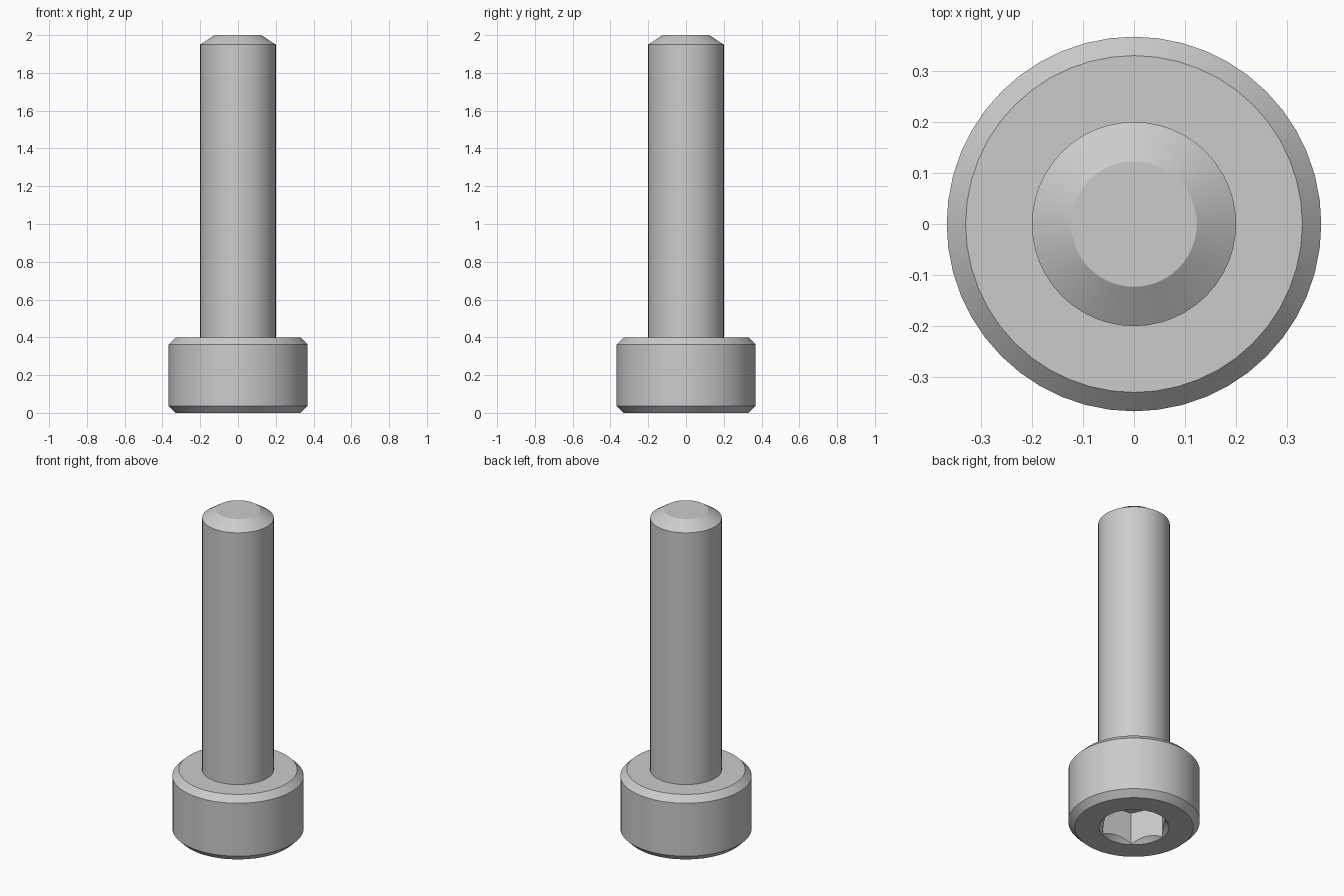
import bpy
import bmesh
from math import radians, sin, cos, tau

SEGMENTS = 48

cube = bpy.data.objects.get("Cube")
if cube:
    bpy.data.objects.remove(cube, do_unlink=True)

# Plain grey metal
steel = bpy.data.materials.new("grey steel")
steel.use_nodes = True
grey = (0.6, 0.6, 0.6, 1)
steel.diffuse_color = grey
steel.node_tree.nodes["Principled BSDF"].inputs["Base Color"].default_value = grey


def lathe(name, profile, sides=SEGMENTS, turn=0.0):
    """Closed solid turned about z from (radius, height) pairs, bottom to top."""
    bm = bmesh.new()
    rings = [[bm.verts.new((r * cos(turn + tau * i / sides),
                            r * sin(turn + tau * i / sides), z))
              for i in range(sides)] for r, z in profile]
    for low, high in zip(rings, rings[1:]):
        for i in range(sides):
            j = (i + 1) % sides
            bm.faces.new((low[i], low[j], high[j], high[i]))
    bm.faces.new(rings[0][::-1])
    bm.faces.new(rings[-1])
    mesh = bpy.data.meshes.new(name)
    bm.to_mesh(mesh)
    bm.free()
    mesh.materials.append(steel)
    obj = bpy.data.objects.new(name, mesh)
    bpy.context.collection.objects.link(obj)
    return obj


# Bolt: chamfered head below, plain shank with a bevelled tip above
bolt = lathe("socket_head_bolt", [
    (0.33, 0), (0.367, 0.037), (0.367, 0.363), (0.33, 0.4),
    (0.2, 0.4), (0.2, 1.95), (0.123, 2)])

# Hex socket and its countersunk mouth
cutters = [
    lathe("hex_socket_cutter", [(0.193, -0.1), (0.193, 0.2)], 6, radians(-5)),
    lathe("countersink_cutter", [(0.246, -0.05), (0.156, 0.04)]),
]

bpy.ops.object.select_all(action="DESELECT")
bpy.context.view_layer.objects.active = bolt
bolt.select_set(True)
for cutter in cutters:
    cutter.hide_render = True
    cut = bolt.modifiers.new(cutter.name, "BOOLEAN")
    cut.operation = "DIFFERENCE"
    cut.solver = "EXACT"
    cut.object = cutter
    bpy.ops.object.modifier_apply(modifier=cut.name)
    bpy.data.objects.remove(cutter, do_unlink=True)

bpy.ops.object.shade_smooth_by_angle(angle=radians(28))
